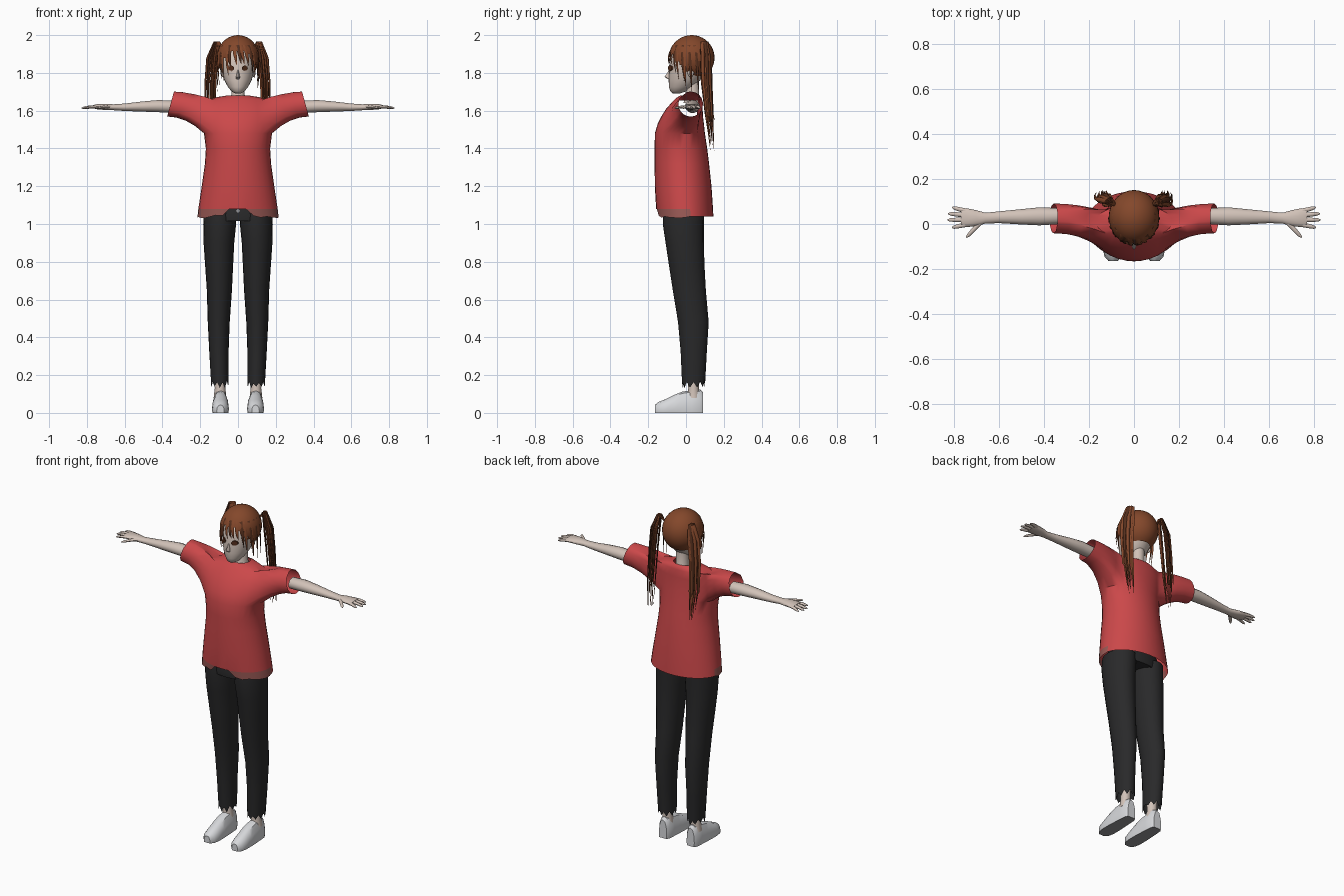
import bpy, bmesh, math, random
from mathutils import Vector

random.seed(4)
if "Cube" in bpy.data.objects:
    bpy.data.objects.remove(bpy.data.objects["Cube"])
made = []


def material(name, r, g, b):
    m = bpy.data.materials.new(name)
    m.use_nodes = True
    m.diffuse_color = (r, g, b, 1)
    bsdf = m.node_tree.nodes["Principled BSDF"]
    bsdf.inputs["Base Color"].default_value = (r, g, b, 1)
    bsdf.inputs["Roughness"].default_value = 0.8
    return m


SKIN = material("pale skin", 0.64, 0.54, 0.48)
RED = material("red cloth", 0.60, 0.065, 0.068)
HEM = material("faded red hem", 0.32, 0.10, 0.09)
BLACK = material("charcoal cloth", 0.022, 0.022, 0.023)
WHITE = material("white leather", 0.68, 0.69, 0.71)
GREY = material("grey rubber", 0.30, 0.30, 0.31)
HAIR = material("auburn hair", 0.23, 0.064, 0.024)
DARK = material("dark auburn hair", 0.09, 0.028, 0.012)


def finish(bm, name, *mats):
    bmesh.ops.recalc_face_normals(bm, faces=bm.faces)
    mesh = bpy.data.meshes.new(name)
    bm.to_mesh(mesh)
    bm.free()
    for m in mats:
        mesh.materials.append(m)
    ob = bpy.data.objects.new(name, mesh)
    bpy.context.collection.objects.link(ob)
    made.append(ob)
    return ob


def loft(bm, rings, start=True, end=True, mat=0):
    """Skin a list of equal-length point rings; returns the vertex rows."""
    rows = [[bm.verts.new(p) for p in ring] for ring in rings]
    n = len(rows[0])
    for a, b in zip(rows, rows[1:]):
        for i in range(n):
            j = (i + 1) % n
            bm.faces.new((a[i], a[j], b[j], b[i])).material_index = mat
    for row, wanted in ((rows[0], start), (rows[-1], end)):
        if wanted:
            bm.faces.new(row).material_index = mat
    return rows


def oval(c, u, v, n):
    """Ring about c with half-axes u and v."""
    c, u, v = Vector(c), Vector(u), Vector(v)
    return [c + u * math.cos(t) + v * math.sin(t)
            for t in (2 * math.pi * i / n for i in range(n))]


def level(z, hw, front, back, n=24, cx=0):
    """Horizontal oval from half width and front and back limits."""
    return oval((cx, (front + back) / 2, z), (hw, 0, 0), (0, (back - front) / 2, 0), n)


# Shirt body, open at hem, neck and sleeves
N = 32
body = [(1.04, .215, -.155, .145), (1.08, .21, -.158, .143), (1.2, .192, -.165, .135),
        (1.32, .175, -.166, .122), (1.4, .17, -.166, .112), (1.48, .18, -.165, .10),
        (1.53, .187, -.15, .095), (1.57, .19, -.13, .09), (1.61, .188, -.105, .088),
        (1.655, .17, -.065, .085), (1.672, .11, -.045, .08), (1.68, .06, -.03, .07)]
bm = bmesh.new()
rows = loft(bm, [level(*r, n=N) for r in body], False, False)
for v in rows[0]:
    if v.co.y < 0:
        v.co.z += 0.045 if abs(v.co.x) < 0.07 else random.uniform(-.01, .008)
for f in bm.faces:
    c = f.calc_center_median()
    if c.z < 1.08 and c.y < 0.03 and abs(c.x) > 0.06:
        f.material_index = 1
# Armholes, then sleeves grown out of them
holes = [f for f in bm.faces if 1.48 < f.calc_center_median().z < 1.655
         and abs(f.calc_center_median().x) > 0.7 * 0.18]
bmesh.ops.delete(bm, geom=holes, context='FACES')
for side in (-1, 1):
    loop = [v for v in bm.verts if v.is_boundary and 1.47 < v.co.z < 1.66 and v.co.x * side > 0.05]
    mid = sum((v.co for v in loop), Vector()) / len(loop)
    angle = {v: math.atan2(v.co.z - mid.z, v.co.y - mid.y) for v in loop}
    loop.sort(key=angle.get)
    old = loop
    for t in (0.25, 0.5, 0.75, 1):
        ease = 1 - (1 - t) ** 2
        new = []
        for v in loop:
            ca, sa = math.cos(angle[v]), math.sin(angle[v])
            goal = Vector((side * (.357 - .018 * sa), .025 + .066 * ca, 1.635 + .066 * sa))
            p = v.co.lerp(goal, ease)
            p.x = v.co.x + (goal.x - v.co.x) * t
            new.append(bm.verts.new(p))
        for i in range(len(loop)):
            j = (i + 1) % len(loop)
            bm.faces.new((old[i], old[j], new[j], new[i]))
        old = new
finish(bm, "shirt", RED, HEM)

# Trousers: hip block and two legs with frayed cuffs
bm = bmesh.new()
loft(bm, [level(1.10, .155, -.11, .09), level(1.05, .178, -.122, .095), level(1.015, .18, -.12, .09)])
finish(bm, "trouser_hips", BLACK)
leg = [(1.06, .01, .18, -.12, .095), (1.0, .01, .184, -.123, .094), (.9, .02, .182, -.108, .094),
       (.78, .026, .174, -.09, .098), (.65, .032, .165, -.07, .105), (.48, .044, .16, -.042, .12),
       (.32, .05, .152, -.028, .11), (.15, .05, .143, -.02, .10)]
for label, s in (("right", -1), ("left", 1)):
    bm = bmesh.new()
    rows = loft(bm, [level(z, (b - a) / 2, f, k, 20, s * (a + b) / 2) for z, a, b, f, k in leg], True, False)
    for i, v in enumerate(rows[-1]):
        v.co.z += 0.012 * (-1) ** i + random.uniform(-.008, .008)
    finish(bm, label + "_trouser_leg", BLACK)

    # Ankle
    bm = bmesh.new()
    loft(bm, [level(z, r, .04 - r, .04 + r, 12, s * .095) for z, r in ((.08, .034), (.13, .028), (.22, .03))])
    finish(bm, label + "_ankle", SKIN)

    # Shoe, lofted heel to toe with a flat grey sole
    bm = bmesh.new()
    rings = []
    for y, hw, h in ((.09, .026, .11), (.075, .036, .125), (.03, .04, .12), (-.02, .043, .112),
                     (-.06, .045, .096), (-.11, .045, .072), (-.145, .038, .058), (-.165, .02, .042)):
        rings.append([(s * .093 + hw * x, y, h * z) for x, z in
                      ((-.92, 0), (-1, .22), (-.9, .6), (-.55, .92), (0, 1), (.55, .92), (.9, .6), (1, .22), (.92, 0))])
    loft(bm, rings)
    bm.normal_update()
    for f in bm.faces:
        if f.calc_center_median().z < 0.002:
            f.material_index = 1
    finish(bm, label + "_shoe", WHITE, GREY)

    # Arm and palm
    bm = bmesh.new()
    limb = [(.34, .035, .036, 1.62, .033), (.42, .034, .04, 1.624, .033), (.5, .032, .034, 1.622, .028),
            (.6, .03, .026, 1.618, .02), (.66, .026, .024, 1.618, .016), (.70, .026, .035, 1.62, .017),
            (.745, .028, .042, 1.621, .014), (.768, .03, .039, 1.621, .009)]
    loft(bm, [oval((s * x, y, z), (0, ry, 0), (0, 0, rz), 14) for x, y, ry, z, rz in limb], False)
    # Fingers and thumb
    digits = [((.75, -.003), (.808, -.016)), ((.755, .019), (.828, .018)), ((.755, .04), (.826, .046)),
              ((.748, .058), (.808, .074)), ((.682, .008), (.745, -.06))]
    for a, b in digits:
        d = Vector((b[0] - a[0], b[1] - a[1], 0))
        across = Vector((-d.y, d.x, 0)).normalized()
        rings = []
        for t, r in ((0, .011), (.5, .0095), (.85, .0075), (1, .003)):
            p = Vector((a[0], a[1], 1.621)) + d * t + Vector((0, 0, -.008 * t * t))
            rings.append([Vector((s * q.x, q.y, q.z)) for q in oval(p, across * r, (0, 0, r * .8), 8)])
        loft(bm, rings)
    finish(bm, label + "_arm", SKIN)

    # Ear and eye plate
    bm = bmesh.new()
    bmesh.ops.create_icosphere(bm, subdivisions=2, radius=1)
    for v in bm.verts:
        v.co = Vector((s * .083 + v.co.x * .01, .025 + v.co.y * .018, 1.805 + v.co.z * .028))
    finish(bm, label + "_ear", SKIN)
    bm = bmesh.new()
    loft(bm, [oval((s * .036, y, 1.825), (.016, s * .01, 0), (0, 0, .014), 12) for y in (-.078, -.086)])
    finish(bm, label + "_eye", DARK)

# Trouser button
bm = bmesh.new()
loft(bm, [oval((0, y, 1.07), (.012, 0, 0), (0, 0, .01), 10) for y in (-.118, -.126)])
finish(bm, "trouser_button", GREY)

# Head, nose and neck
bm = bmesh.new()
loft(bm, [level(*r) for r in ((1.692, .016, -.07, -.03), (1.702, .034, -.083, .0), (1.725, .053, -.09, .035),
                              (1.76, .072, -.092, .075), (1.80, .083, -.09, .10), (1.86, .094, -.086, .13),
                              (1.92, .085, -.065, .12), (1.97, .045, -.02, .07))])
loft(bm, [level(1.765, .012, -.09, -.07, 8), level(1.778, .01, -.114, -.07, 8), level(1.815, .004, -.09, -.07, 8)])
finish(bm, "head", SKIN)
bm = bmesh.new()
loft(bm, [level(1.64, .045, -.015, .085, 16), level(1.67, .036, -.002, .07, 16), level(1.76, .034, .0, .07, 16)])
finish(bm, "neck", SKIN)

# Hair cap with a hairline that rises toward the forehead
bm = bmesh.new()
bmesh.ops.create_uvsphere(bm, u_segments=32, v_segments=20, radius=1)
for v in bm.verts:
    v.co = Vector((v.co.x * .112, .03 + v.co.y * .121, 1.88 + v.co.z * .12))
bare = [f for f in bm.faces for c in [f.calc_center_median()] if c.z < 1.78 + max(0, .02 - c.y) * 1.3]
bmesh.ops.delete(bm, geom=bare, context='FACES')
finish(bm, "hair_cap", HAIR)


def lock(bm, pts, width, thick):
    """Tapered flat strand lying against the head, now and then darker."""
    rings = []
    for k, p in enumerate(pts):
        t = k / (len(pts) - 1)
        taper = min(1, .5 + 2 * t) * (1 - t) ** .6 + .04
        out = Vector((p[0], p[1] - .03, 0)).normalized()
        along = Vector((-out.y, out.x, 0))
        rings.append(oval(p, along * width * taper, out * thick * taper, 6))
    loft(bm, rings, mat=int(random.random() < .25))


# Fringe and long side locks
bm = bmesh.new()
for deg in range(-100, 101, 12):
    a = math.radians(deg + random.uniform(-4, 4))
    tip = 1.825 - .11 * min(1, abs(deg) / 75) ** 2 + random.uniform(-.025, .025)
    shape = ((.05, 1.98), (.095, 1.945), (.114, 1.90), (.119, (1.9 + tip) / 2), (.113, tip))
    lock(bm, [(math.sin(a + .05 * k) * r * .95, .03 - math.cos(a + .05 * k) * r * 1.05, z)
              for k, (r, z) in enumerate(shape)], .0135, .005)
finish(bm, "fringe", HAIR, DARK)

# Two high ponytails made of loose locks
for label, s in (("right", -1), ("left", 1)):
    bm = bmesh.new()
    for k in range(12):
        dx, dy = random.uniform(-.028, .028), random.uniform(-.026, .022)
        tip = 1.39 + random.choice((0, .03, .08, .16))
        path = [(.085, .085, 1.93), (.112 + dx * .4, .10 + dy * .5, 1.965), (.135 + dx, .108 + dy, 1.88),
                (.146 + dx, .112 + dy, 1.75), (.148 + dx, .125 + dy * .8, 1.58), (.145 + dx * .8, .14 + dy * .5, tip)]
        lock(bm, [(s * x, y, z) for x, y, z in path], .013, .007)
    finish(bm, label + "_ponytail", HAIR, DARK)

# Smooth shading with sharp edges kept
bpy.ops.object.select_all(action='DESELECT')
for ob in made:
    ob.select_set(True)
bpy.context.view_layer.objects.active = made[0]
bpy.ops.object.shade_smooth_by_angle(angle=math.radians(45))
